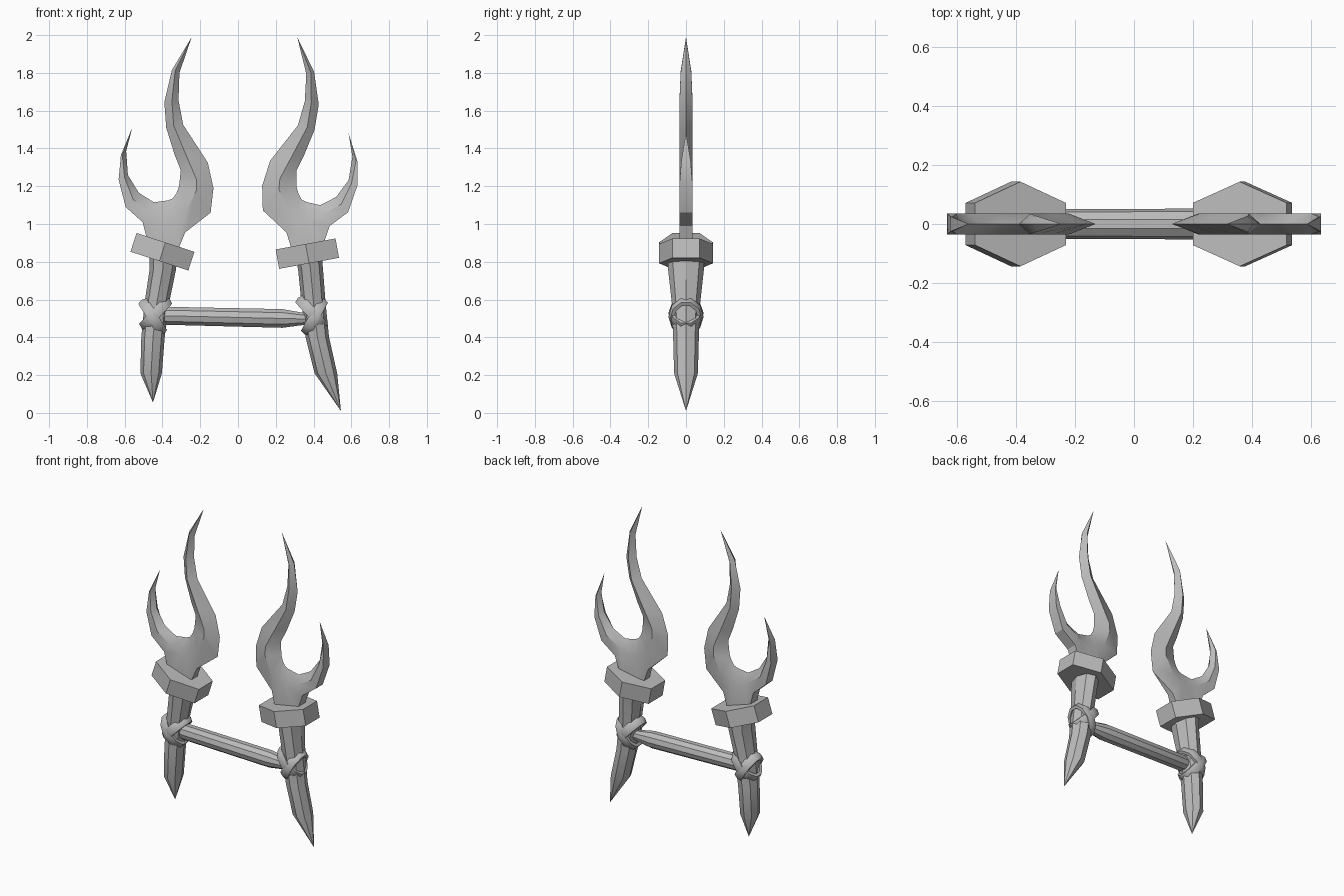
import bpy
import bmesh
from math import sin, cos, pi, radians
from mathutils import Matrix, Vector

if "Cube" in bpy.data.objects:
    bpy.data.objects.remove(bpy.data.objects["Cube"], do_unlink=True)

grey = bpy.data.materials.new("plain_grey")
grey.use_nodes = True
colour = (0.5, 0.5, 0.5, 1)
grey.diffuse_color = colour
grey.node_tree.nodes["Principled BSDF"].inputs["Base Color"].default_value = colour


def loft(name, rings, closed=False, angle=30):
    """Skin a list of equal-sized rings of points into one solid."""
    bm = bmesh.new()
    loops = [[bm.verts.new(p) for p in ring] for ring in rings]
    count = len(loops[0])
    pairs = list(zip(loops, loops[1:]))
    if closed:
        pairs.append((loops[-1], loops[0]))
    for a, b in pairs:
        for i in range(count):
            j = (i + 1) % count
            bm.faces.new((a[i], a[j], b[j], b[i]))
    if not closed:
        bm.faces.new(loops[0])
        bm.faces.new(loops[-1])
    bmesh.ops.remove_doubles(bm, verts=bm.verts, dist=0.0005)
    bmesh.ops.recalc_face_normals(bm, faces=bm.faces)
    mesh = bpy.data.meshes.new(name)
    bm.to_mesh(mesh)
    bm.free()
    mesh.materials.append(grey)
    obj = bpy.data.objects.new(name, mesh)
    bpy.context.collection.objects.link(obj)
    bpy.ops.object.select_all(action="DESELECT")
    obj.select_set(True)
    bpy.context.view_layer.objects.active = obj
    if angle:
        bpy.ops.object.shade_smooth_by_angle(angle=radians(angle))
    return obj


def circle(sides, phase=0.0):
    return [(cos(2 * pi * i / sides + phase), sin(2 * pi * i / sides + phase))
            for i in range(sides)]


# Fork stations from short tip to long tip:
# outer x, z, half thickness; ridge x, z, half thickness; inner x, z
FORK = [
    (-.56, 1.51, 0, -.56, 1.51, 0, -.56, 1.51),
    (-.62, 1.365, .025, -.613, 1.365, .025, -.592, 1.385),
    (-.632, 1.235, .035, -.6, 1.245, .035, -.583, 1.26),
    (-.595, 1.09, .035, -.555, 1.13, .035, -.525, 1.165),
    (-.505, 1.01, .035, -.455, 1.06, .035, -.445, 1.115),
    (-.465, .85, .035, -.39, 1.03, .035, -.37, 1.125),
    (-.335, .82, .035, -.34, 1.03, .035, -.345, 1.135),
    (-.28, .955, .02, -.275, 1.07, .035, -.325, 1.165),
    (-.145, 1.06, 0, -.22, 1.18, .035, -.312, 1.2),
    (-.13, 1.19, 0, -.22, 1.235, .035, -.303, 1.285),
    (-.16, 1.325, 0, -.275, 1.365, .035, -.335, 1.365),
    (-.29, 1.525, 0, -.34, 1.52, .035, -.38, 1.51),
    (-.315, 1.655, 0, -.35, 1.65, .035, -.39, 1.645),
    (-.31, 1.8, 0, -.333, 1.81, .028, -.35, 1.815),
    (-.245, 1.99, 0, -.245, 1.99, 0, -.245, 1.99),
]
PIVOT = Vector((-.4, 0, .853))


def fork(name, centre, turn, mirror):
    place = (Matrix.Translation(centre) @ Matrix.Diagonal((mirror, 1, 1, 1))
             @ Matrix.Rotation(radians(-turn), 4, "Y") @ Matrix.Translation(-PIVOT))
    rings = []
    for ox, oz, ot, rx, rz, rt, ix, iz in FORK:
        ring = [(ox, -ot, oz), (rx, -rt, rz), (ix, 0, iz), (rx, rt, rz), (ox, ot, oz)]
        rings.append([place @ Vector(p) for p in ring])
    loft(name, rings)


def collar(name, centre, tilt):
    place = Matrix.Translation(centre) @ Matrix.Rotation(radians(tilt), 4, "Y")
    rings = [[place @ Vector((.186 * c, .143 * s, z)) for c, s in circle(6, pi / 2)]
             for z in (-.052, .052)]
    loft(name, rings, angle=0)


def post(name, path):
    rings = [[(x + rx * c, ry * s, z) for c, s in circle(8)] for x, z, rx, ry in path]
    loft(name, rings)


def strap(name, centre, tilt, length):
    """Tilted oval band with a bulged outer face."""
    place = Matrix.Translation(centre) @ Matrix.Rotation(radians(-tilt), 4, "Y")
    profile = [(-.015, -.028), (.004, -.028), (.013, 0), (.004, .028), (-.015, .028)]
    rings = [[place @ Vector(((length + r) * c, (.08 + r) * s, h)) for r, h in profile]
             for c, s in circle(10, pi / 2)]
    loft(name, rings, closed=True, angle=40)


# Forks
fork("right_fork", Vector((-.4, 0, .853)), 0, 1)
fork("left_fork", Vector((.367, 0, .843)), 5.1, -1)

# Collars
collar("right_collar", (-.4, 0, .853), 18)
collar("left_collar", (.367, 0, .843), -10.4)

# Bent, pointed posts
post("right_post", [(-.395, .85, .075, .1), (-.398, .76, .07, .095), (-.43, .58, .065, .075),
                    (-.45, .4, .062, .068), (-.46, .21, .057, .063), (-.45, .055, 0, 0)])
post("left_post", [(.37, .85, .072, .1), (.384, .76, .066, .095), (.4, .58, .064, .075),
                   (.42, .4, .062, .068), (.465, .21, .06, .063), (.545, .01, 0, 0)])

# Crossed straps binding the bar to each post
strap("right_strap_shallow", (-.436, 0, .525), 47, .1)
strap("right_strap_steep", (-.452, 0, .508), -58, .1)
strap("left_strap_shallow", (.39, 0, .53), -48, .1)
strap("left_strap_steep", (.405, 0, .51), 62, .1)

# Crossbar with narrowed ends
BAR = [(-.43, .512, .03), (-.375, .514, .05), (.235, .5, .052), (.37, .497, .03)]
loft("crossbar", [[(x, r * c, z + r * s) for c, s in circle(10)] for x, z, r in BAR])
